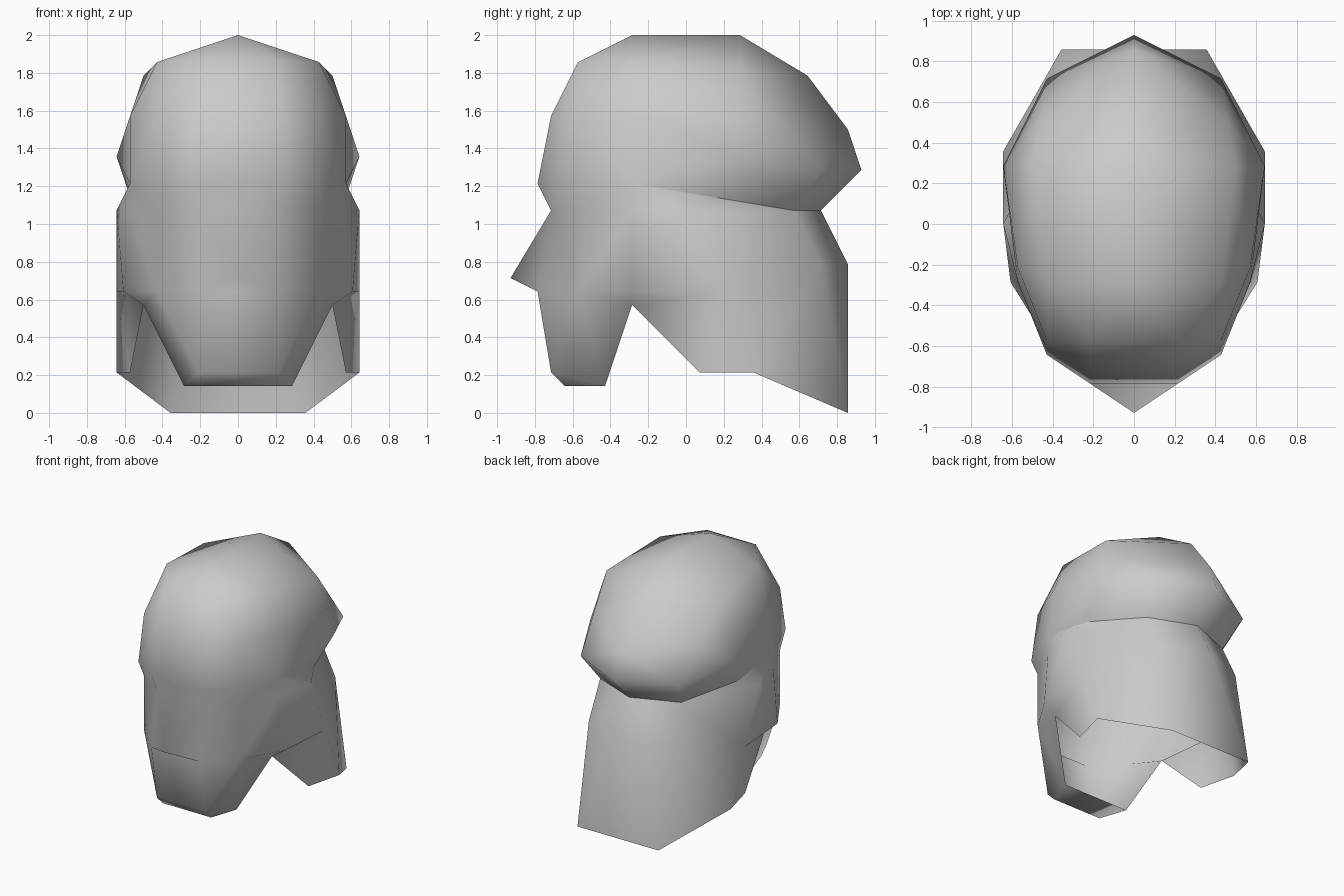
import bpy
import bmesh

UNIT = 1 / 14  # modelling grid step

if "Cube" in bpy.data.objects:
    bpy.data.objects.remove(bpy.data.objects["Cube"])

# Half outlines of the helmet, each running from front to back
ridge = [(0, -4, 28)] * 3 + [(0, 4, 28)] * 3
crown = [(3, -8, 26), (6, -4, 26), (6, -4, 26), (7, 4, 25), (3.5, 6.5, 25), (0, 9, 25)]
temple = [(3, -10, 22), (6, -8, 22), (8, -3, 22), (8, 4, 22), (6.5, 7, 21.5), (0, 12, 21)]
brow = [(3, -11, 17), (6, -9, 17), (8, -4, 17), (9, 4, 19), (6, 10, 18), (0, 13, 18)]
dome_edge = brow[:3] + [(8, 2, 16), (5, 8, 15), (0, 10, 15)]
recess = [(3, -10, 15), (6, -8, 15), (8, -4, 15), (9, 0, 15)] + dome_edge[4:]
cheek = [(3, -11, 9), (6, -8, 9), (8.5, -4, 9), (9, 2.5, 9), (5, 10, 11), (0, 12, 11)]
hem = [(3, -10, 3), (4, -6, 2), (7, -4, 8), (8, 1, 3), (9, 5, 3), (5, 12, 0)]
chin = [(3, -9, 2)] + hem[1:]


def add_ring(bm, half):
    """Mirror a half outline into a closed loop of vertices."""
    loop = half + [(-x, y, z) for x, y, z in reversed(half)]
    return [bm.verts.new([c * UNIT for c in p]) for p in loop]


def bridge(bm, upper, lower):
    """Join two loops with quads; the last quad is the front centre."""
    n = len(upper)
    faces = []
    for i in range(n):
        j = (i + 1) % n
        faces.append(bm.faces.new((upper[i], upper[j], lower[j], lower[i])))
    return faces


def on_dome_edge(vert):
    """True for points on the rear and side rim of the dome."""
    x, y, z = (round(c / UNIT, 1) for c in vert.co)
    return (abs(x), y, z) in dome_edge[2:]


bm = bmesh.new()
outlines = [ridge, crown, temple, brow, dome_edge, recess, cheek, hem, chin]
rings = [add_ring(bm, half) for half in outlines]
for k in range(len(rings) - 1):
    faces = bridge(bm, rings[k], rings[k + 1])
    # Pointed nose pulled out of the front centre panel
    if outlines[k] is recess:
        tip = bmesh.ops.poke(bm, faces=[faces[-1]])["verts"][0]
        tip.co = (0, -13 * UNIT, 10 * UNIT)

# Plate closing the underside of the chin
last = rings[-1]
bm.faces.new((last[0], last[1], last[-2], last[-1]))

# Weld the collapsed points and split bent quads evenly on both sides
bmesh.ops.remove_doubles(bm, verts=bm.verts, dist=UNIT / 50)
bmesh.ops.dissolve_degenerate(bm, edges=bm.edges, dist=UNIT / 50)
bmesh.ops.triangulate(bm, faces=bm.faces, quad_method="SHORT_EDGE")
bmesh.ops.recalc_face_normals(bm, faces=bm.faces)

# Smooth shading, with a hard crease along the dome rim
for face in bm.faces:
    face.smooth = True
for edge in bm.edges:
    edge.smooth = not all(on_dome_edge(v) for v in edge.verts)

mesh = bpy.data.meshes.new("helmet_shell")
bm.to_mesh(mesh)
bm.free()
helmet = bpy.data.objects.new("helmet_shell", mesh)
bpy.context.collection.objects.link(helmet)

# Plain grey finish
grey = bpy.data.materials.new("light_grey")
grey.use_nodes = True
color = (0.6, 0.6, 0.6, 1)
grey.diffuse_color = color
grey.node_tree.nodes["Principled BSDF"].inputs["Base Color"].default_value = color
mesh.materials.append(grey)
